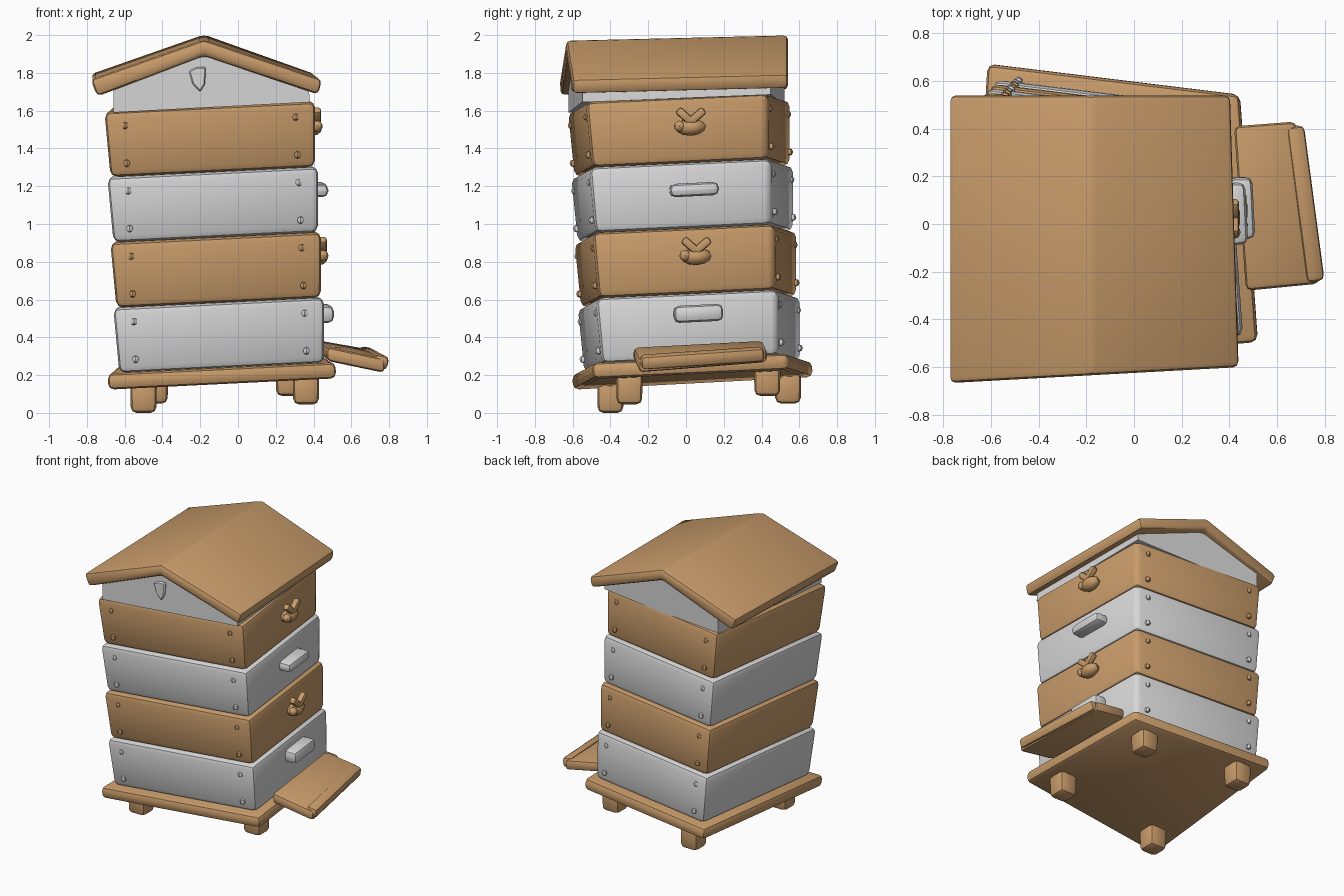
import bpy, bmesh, math
from mathutils import Vector, Matrix

if "Cube" in bpy.data.objects:
    bpy.data.objects.remove(bpy.data.objects["Cube"], do_unlink=True)


def material(name, rgb):
    m = bpy.data.materials.new(name)
    m.use_nodes = True
    m.diffuse_color = (*rgb, 1)
    m.node_tree.nodes["Principled BSDF"].inputs["Base Color"].default_value = (*rgb, 1)
    return m


WOOD = material("honey wood", (0.58, 0.33, 0.145))
WHITE = material("white paint", (0.68, 0.68, 0.68))


def finish(name, bm, mat, bevel=0.0, segments=2):
    bmesh.ops.recalc_face_normals(bm, faces=bm.faces)
    if bevel:
        bmesh.ops.bevel(bm, geom=bm.edges[:], offset=bevel, segments=segments,
                        affect='EDGES', profile=0.5, clamp_overlap=True)
    me = bpy.data.meshes.new(name)
    bm.to_mesh(me)
    bm.free()
    ob = bpy.data.objects.new(name, me)
    bpy.context.collection.objects.link(ob)
    me.materials.append(mat)
    bpy.ops.object.select_all(action='DESELECT')
    ob.select_set(True)
    bpy.context.view_layer.objects.active = ob
    bpy.ops.object.shade_smooth_by_angle(angle=math.radians(40))
    return ob


def loft(name, ring_a, ring_b, mat, bevel=0.0, segments=2):
    """Closed solid between two matching outlines."""
    bm = bmesh.new()
    a = [bm.verts.new(p) for p in ring_a]
    b = [bm.verts.new(p) for p in ring_b]
    bm.faces.new(a)
    bm.faces.new(b[::-1])
    for i in range(len(a)):
        j = (i + 1) % len(a)
        bm.faces.new((a[i], b[i], b[j], a[j]))
    return finish(name, bm, mat, bevel, segments)


def block(name, centre, size, mat, bevel, turn=(0, 0, 0)):
    bm = bmesh.new()
    rot = Matrix.Rotation(turn[2], 4, 'Z') @ Matrix.Rotation(turn[1], 4, 'Y') @ Matrix.Rotation(turn[0], 4, 'X')
    bmesh.ops.create_cube(bm, size=1, matrix=Matrix.Translation(centre) @ rot @ Matrix.Diagonal((*size, 1)))
    return finish(name, bm, mat, bevel)


def ball(name, centre, size, mat, turn=0.0, u=10, v=6):
    bm = bmesh.new()
    mtx = Matrix.Translation(centre) @ Matrix.Rotation(turn, 4, 'X') @ Matrix.Diagonal((*size, 1))
    bmesh.ops.create_uvsphere(bm, u_segments=u, v_segments=v, radius=0.5, matrix=mtx)
    return finish(name, bm, mat)


def lean(x, y, h):
    """Point on the crooked stack: it leans back-left as it rises."""
    return Vector((-0.075 - 0.045 * h + x, 0.035 - 0.05 * h + y, h + 0.045 * x + 0.05 * y))


# Tapering plan shared by the hive boxes and floor
PLAN = [(-0.56, -0.58), (0.56, -0.48), (0.49, 0.48), (-0.49, 0.6)]


def plan_ring(h, scale=1.0):
    return [lean(x * scale, y * scale, h) for x, y in PLAN]


# Floor board
loft("floor_board", plan_ring(0.18, 1.08), plan_ring(0.265, 1.08), WOOD, 0.03)

# Four stacked boxes with nail heads near the corners
STEP = 0.346
for i in range(4):
    low = 0.262 + i * STEP
    mat = WOOD if i % 2 else WHITE
    loft(f"hive_box_{i + 1}", plan_ring(low, 0.97), plan_ring(low + STEP, 1.0), mat, 0.035)
    for a, b, side in ((0, 1, "front"), (2, 3, "back")):
        p, q = Vector(PLAN[a]), Vector(PLAN[b])
        for t in (0.09, 0.91):
            for dh in (0.07, 0.27):
                x, y = p.lerp(q, t) * 0.985
                ball(f"nail_{side}_{i + 1}", lean(x, y, low + dh), (0.04, 0.04, 0.04), mat, u=6, v=4)

# White bar handles and bee ornaments on the +x side
for h, y, height in ((0.5, 0.055, 0.09), (1.155, 0.065, 0.07)):
    c = lean(0.535, y, h)
    block("bar_handle", c, (0.13, 0.26, height), WHITE, 0.03, (0.05, 0, 0.05))

for h, y in ((0.8, 0.06), (1.485, 0.065)):
    c = lean(0.54, y, h)
    ball("bee_body", c, (0.1, 0.16, 0.09), WOOD, 0.05)
    ball("bee_head", c + Vector((0.02, -0.06, 0.005)), (0.06, 0.06, 0.06), WOOD, u=8)
    for s in (-1, 1):
        block("bee_wing", c + Vector((0.02, s * 0.033, 0.06)), (0.045, 0.045, 0.1),
              WOOD, 0.015, (-s * 0.85, 0, 0))

# Gable attic with entrance plate
GABLE = [(-0.66, 1.59), (0.38, 1.645), (0.375, 1.72), (-0.18, 1.93), (-0.66, 1.73)]
loft("gable", [(x, -0.575 + 0.07 * x, z) for x, z in GABLE],
     [(x * 0.93 - 0.01, 0.475 - 0.07 * x, z + 0.04) for x, z in GABLE], WHITE)
BADGE = [(-0.26, 1.81), (-0.22, 1.83), (-0.17, 1.83), (-0.175, 1.74), (-0.2, 1.7), (-0.24, 1.74)]
loft("gable_plate", [(x, -0.605, z) for x, z in BADGE], [(x, -0.57, z) for x, z in BADGE], WHITE, 0.006, 1)

# Roof: folded slab
ROOF = [(-0.78, 1.765), (-0.18, 1.975), (0.445, 1.765), (0.425, 1.685), (-0.18, 1.89), (-0.745, 1.675)]
loft("roof", [(x, -0.625 + 0.055 * x, z) for x, z in ROOF],
     [(x - 0.035 * max(0, x + 0.18) / 0.6, 0.54, z + 0.028) for x, z in ROOF], WOOD, 0.025)

# Landing board sloping down and outward
BOARD = [(0.42, 0.41, 0.385), (0.68, 0.43, 0.34), (0.78, -0.25, 0.285), (0.47, -0.28, 0.35)]
loft("landing_board", [(x, y, z - 0.075) for x, y, z in BOARD], BOARD, WOOD, 0.025)
block("landing_lip", (0.715, 0.085, 0.29), (0.08, 0.66, 0.075), WOOD, 0.025, (0.07, 0.2, 0.146))

# Stubby feet
for name, x, y, z in (("front_left_foot", -0.5, -0.4, 0.0), ("front_right_foot", 0.36, -0.3, 0.045),
                      ("back_right_foot", 0.27, 0.43, 0.09), ("back_left_foot", -0.44, 0.54, 0.05)):
    ring = [(x + 0.1 * math.cos(a), y + 0.1 * math.sin(a)) for a in (math.radians(45 + 90 * k) for k in range(4))]
    loft(name, [(x + (u - x) * 0.95, y + (v - y) * 0.95, z) for u, v in ring],
         [(u, v, z + 0.17) for u, v in ring], WOOD, 0.03)
